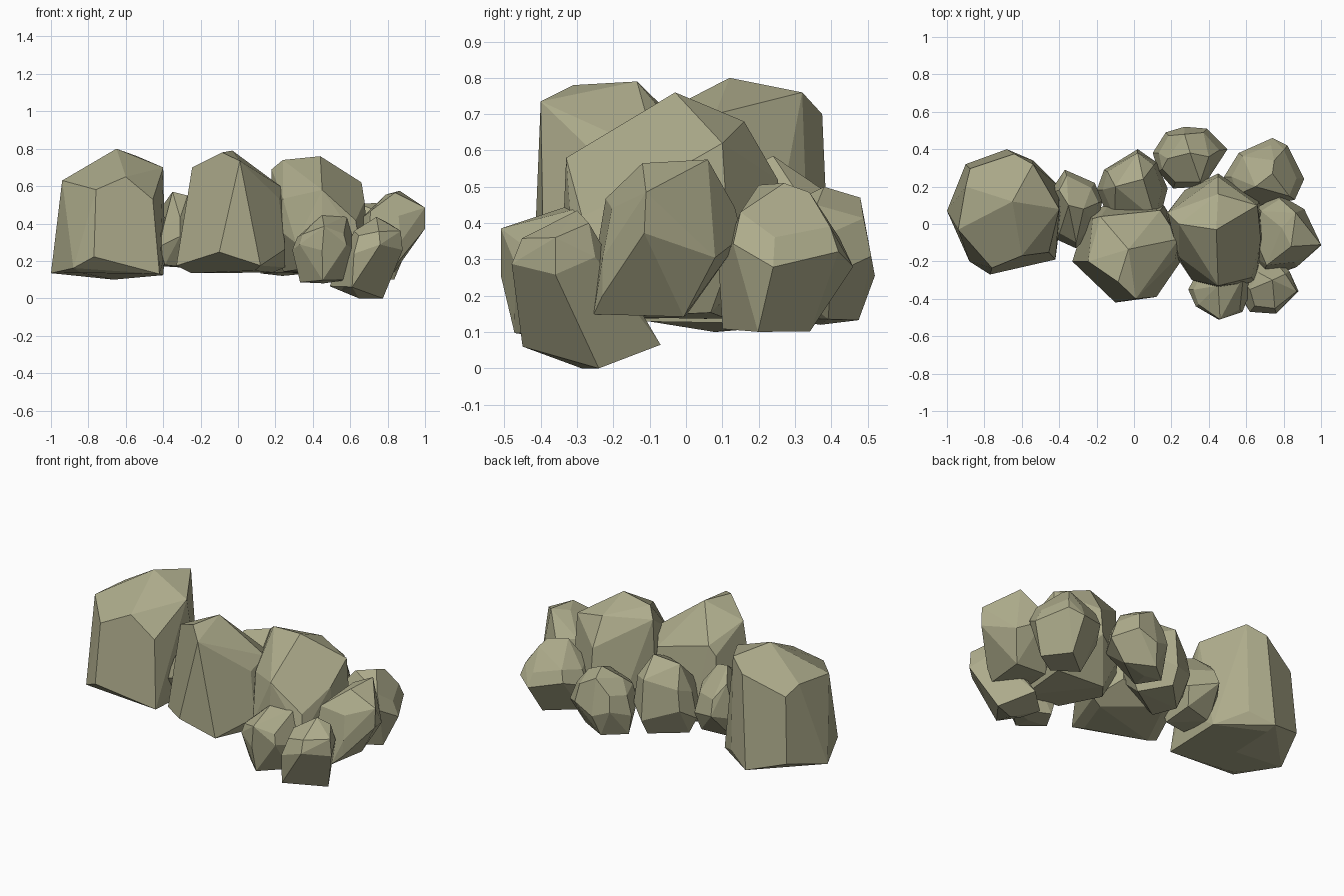
import bpy, bmesh, random
from mathutils import Vector

random.seed(7)
stone = bpy.data.materials.new("stone")
stone.diffuse_color = (0.42, 0.41, 0.26, 1)


def rock(name, outline, z0, z1, corners, rim=0.2, high=0.7, shoulder=0.92, base=0.75, lean=(0, 0), foot=0.03):
    """Faceted boulder: hull of a plan outline, a shoulder ring, a foot ring and a few crown corners."""
    pts = [Vector(p) for p in outline]
    c = sum(pts, Vector((0, 0))) / len(pts)
    bm = bmesh.new()

    def add(p, t):
        bm.verts.new((p.x, p.y, z0 + (z1 - z0) * t))

    for i, p in enumerate(pts):
        d = p - c
        add(p, rim + (0.07 if i % 2 else -0.04) + random.uniform(-.03, .03))
        if i % 2:
            add(c + d * shoulder, high + random.uniform(-.06, .06))
        else:
            add(c + d * shoulder * .95, high - 0.1 + random.uniform(-.05, .05))
            add(c + d * base + Vector(lean), foot + random.uniform(-.03, .03))
    add(c + Vector(lean), 0)
    for co in corners:
        bm.verts.new(co)
    hull = bmesh.ops.convex_hull(bm, input=bm.verts)
    junk = {g for g in hull["geom_interior"] + hull["geom_unused"] if isinstance(g, bmesh.types.BMVert)}
    bmesh.ops.delete(bm, geom=list(junk), context='VERTS')
    # merge nearly coplanar triangles into larger facets
    bmesh.ops.dissolve_limit(bm, angle_limit=0.2, verts=bm.verts, edges=bm.edges)
    bmesh.ops.recalc_face_normals(bm, faces=bm.faces)
    me = bpy.data.meshes.new(name)
    bm.to_mesh(me)
    bm.free()
    me.materials.append(stone)
    bpy.context.collection.objects.link(bpy.data.objects.new(name, me))


# three large boulders
rock("left_boulder", [(-1, .07), (-.9, .32), (-.68, .4), (-.54, .34), (-.4, .2), (-.39, .05),
                      (-.42, -.19), (-.77, -.27), (-.88, -.2)],
     .10, .80, [(-.65, .12, .8), (-.4, .08, .7), (-.54, .32, .76), (-.94, -.03, .63), (-.75, -.16, .62),
                (-.6, -.17, .65), (-.64, .375, .7), (-.9, .2, .64)], rim=.1, high=.7, shoulder=.9, base=.8)
rock("middle_boulder", [(-.33, -.2), (-.25, .05), (-.12, .12), (.16, .1), (.25, -.05),
                        (.25, -.2), (.12, -.39), (-.1, -.42)],
     .13, .79, [(.01, -.4, .735), (-.085, -.31, .78), (-.03, -.135, .79), (-.245, -.2, .7),
                (.1, -.2, .7), (.24, -.08, .59), (-.18, .04, .62)], rim=.12, high=.62, shoulder=.88)
rock("right_boulder", [(.17, .05), (.23, -.18), (.31, -.3), (.45, -.34), (.65, -.31), (.69, -.08),
                       (.67, .12), (.45, .27), (.27, .18)],
     .12, .76, [(.44, -.03, .76), (.24, 0, .74), (.18, .06, .69), (.66, .1, .62), (.45, -.33, .58),
                (.45, .16, .68)], rim=.3, high=.6, shoulder=.95, base=.72)

# rear row of smaller stones
rock("gap_stone", [(-.45, .17), (-.37, .29), (-.21, .22), (-.17, .12), (-.2, -.02), (-.31, -.13), (-.42, -.08)],
     .16, .57, [(-.4, .18, .5), (-.35, .1, .57), (-.27, .08, .55)], rim=.35, high=.7, shoulder=.85)
rock("rear_middle_stone", [(-.2, .18), (-.16, .29), (.02, .4), (.12, .33), (.18, .19), (.13, .0), (-.12, .0)],
     .13, .59, [(.05, .24, .585), (-.1, .2, .55), (.02, .38, .49)], rim=.3, shoulder=.88)
rock("rear_stone", [(.1, .38), (.17, .49), (.27, .52), (.39, .51), (.5, .4), (.37, .2), (.21, .19), (.13, .28)],
     .12, .5, [(.3, .38, .5), (.27, .48, .47), (.4, .36, .45), (.18, .35, .45)],
     rim=.4, high=.75, shoulder=.85, base=.7, lean=(-.03, 0))
rock("rear_right_stone", [(.48, .25), (.56, .38), (.74, .46), (.82, .42), (.91, .24), (.86, .13), (.68, .09), (.53, .14)],
     .10, .51, [(.74, .27, .51), (.65, .2, .505), (.75, .34, .485), (.83, .15, .43)],
     rim=.5, high=.75, shoulder=.85, base=.65, lean=(0, -.05))

# right and front stones, leaning on their feet
rock("right_stone", [(.66, .09), (.78, .155), (.91, .08), (1, -.115), (.87, -.23), (.7, -.24), (.63, -.1)],
     .135, .575, [(.79, -.02, .555), (.865, .06, .575), (.84, -.12, .565), (1, -.11, .485), (.86, -.23, .2)],
     rim=.45, high=.75, shoulder=.9, base=.8, lean=(-.05, -.06))
rock("front_stone", [(.29, -.35), (.33, -.44), (.45, -.51), (.58, -.47), (.63, -.34), (.56, -.2), (.37, -.2)],
     .08, .45, [(.45, -.33, .445), (.585, -.28, .445), (.46, -.51, .385)], rim=.5, high=.75, shoulder=.88, base=.75)
rock("front_right_stone", [(.6, -.36), (.65, -.24), (.745, -.2), (.83, -.25), (.88, -.36), (.76, -.48), (.62, -.47)],
     .0, .44, [(.775, -.24, 0), (.49, -.22, .065), (.65, -.07, .065), (.61, -.45, .06), (.74, -.3, .435),
               (.62, -.35, .36), (.87, -.36, .36)], rim=.6, high=.85, shoulder=.8, base=.75, lean=(-.08, .05), foot=.12)
